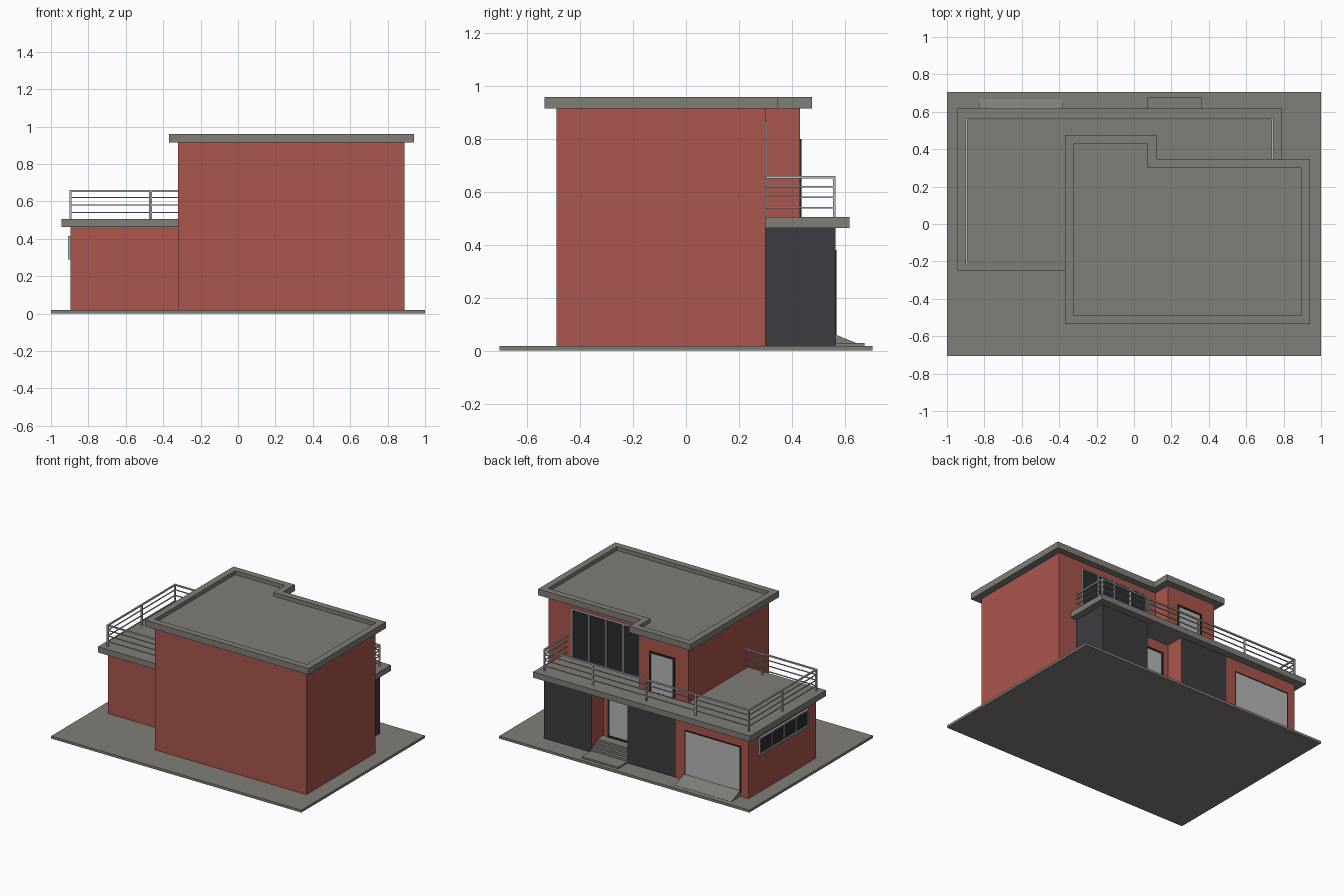
import bpy, bmesh
from mathutils import Vector

if "Cube" in bpy.data.objects:
    bpy.data.objects.remove(bpy.data.objects["Cube"])


def mat(name, r, g, b):
    m = bpy.data.materials.new(name)
    m.diffuse_color = (r, g, b, 1)
    m.use_nodes = True
    m.node_tree.nodes["Principled BSDF"].inputs["Base Color"].default_value = m.diffuse_color
    return m


RED = mat("brick red", 0.40, 0.092, 0.074)
GREY = mat("concrete grey", 0.215, 0.210, 0.188)
DARK = mat("dark cladding", 0.046, 0.045, 0.053)
LIGHT = mat("light panel", 0.47, 0.47, 0.47)
METAL = mat("rail metal", 0.48, 0.50, 0.50)
GLASS = mat("dark glass", 0.025, 0.025, 0.030)
FRAME = mat("black frame", 0.018, 0.018, 0.02)


def finish(name, bm, *mats):
    me = bpy.data.meshes.new(name)
    bmesh.ops.recalc_face_normals(bm, faces=bm.faces)
    bm.to_mesh(me)
    bm.free()
    for m in mats:
        me.materials.append(m)
    ob = bpy.data.objects.new(name, me)
    bpy.context.collection.objects.link(ob)
    return ob


def add_box(bm, lo, hi):
    lo, hi = Vector(lo), Vector(hi)
    vs = bmesh.ops.create_cube(bm, size=1)["verts"]
    for v in vs:
        v.co = (lo + hi) / 2 + v.co * (hi - lo)


def boxes(name, m, *pairs):
    bm = bmesh.new()
    for lo, hi in pairs:
        add_box(bm, lo, hi)
    return finish(name, bm, m)


def prism(outline, z0, z1):
    """Vertical prism; returns its bmesh and the top face."""
    bm = bmesh.new()
    f = bm.faces.new([bm.verts.new((x, y, z0)) for x, y in outline])
    top = bmesh.ops.extrude_face_region(bm, geom=[f])["geom"]
    for v in (g for g in top if isinstance(g, bmesh.types.BMVert)):
        v.co.z = z1
    return bm, next(g for g in top if isinstance(g, bmesh.types.BMFace))


# site slab
boxes("ground_slab", GREY, ((-1, -.705, 0), (1, .705, .018)))

# two-storey main block
bm, _ = prism([(-.32, -.49), (.89, -.49), (.89, .30), (.07, .30), (.07, .43), (-.32, .43)], .015, .917)
finish("main_block", bm, RED)

# flat roof with a sunken middle behind a parapet
bm, top = prism([(-.37, -.535), (.94, -.535), (.94, .347), (.12, .347), (.12, .477), (-.37, .477)], .915, .96)
bm.normal_update()
if top.normal.z < 0:
    bmesh.ops.reverse_faces(bm, faces=bm.faces)
bmesh.ops.inset_individual(bm, faces=[top], thickness=.047, use_even_offset=True)
top = bmesh.ops.extrude_discrete_faces(bm, faces=[top])["faces"][0]
for v in top.verts:
    v.co.z -= .028
finish("roof", bm, GREY)

# ground floor wing with entry recess; two rear bays and the end wall are dark
bm, _ = prism([(-.895, -.205), (-.30, -.205), (-.30, .28), (.74, .28), (.74, .565), (.36, .565),
               (.36, .43), (.07, .43), (.07, .565), (-.315, .565), (-.895, .565)], .015, .465)
for f in bm.faces:
    c = f.calc_center_median()
    rear_bay = c.y > .56 and c.x > -.32
    end_wall = c.x > .735
    f.material_index = 1 if rear_bay or end_wall else 0
finish("ground_floor_wing", bm, RED, DARK)

# terrace slab
bm, _ = prism([(-.945, -.25), (-.30, -.25), (-.30, .28), (.79, .28), (.79, .618), (-.945, .618)], .463, .505)
finish("terrace_slab", bm, GREY)

# railing: posts and bars along the terrace edge
bm = bmesh.new()
P = .005
posts = [(x, .56) for x in (-.895, -.47, -.075, .35, .74)]
posts += [(-.895, .18), (-.895, -.208), (-.465, -.208)]
for x, y in posts:
    add_box(bm, (x - P, y - P, .50), (x + P, y + P, .655))
path = [(-.32, -.208), (-.895, -.208), (-.895, .56), (.74, .56), (.74, .30)]
for z, r in ((.656, .005), (.62, .003), (.58, .003), (.54, .003)):
    for (ax, ay), (bx, by) in zip(path, path[1:]):
        add_box(bm, (min(ax, bx) - r, min(ay, by) - r, z - r), (max(ax, bx) + r, max(ay, by) + r, z + r))
finish("terrace_railing", bm, METAL)


def frame_bars(x0, x1, z0, z1, t, splits=0):
    """Frame rectangles (x, z ranges) with optional vertical dividers."""
    out = [(x0, x1, z0, z0 + t), (x0, x1, z1 - t, z1)]
    for i in range(splits + 2):
        x = x0 + (x1 - x0 - t) * i / (splits + 1)
        out.append((x, x + t, z0, z1))
    return out


def rear_opening(name, x0, x1, z0, z1, y, t, infill, frame, splits=0, out=.007):
    """Door or window on a wall that faces +y."""
    boxes(name + "_panel", infill, ((x0 + t / 2, y - .01, z0 + t / 2), (x1 - t / 2, y + out * .5, z1 - t / 2)))
    boxes(name + "_frame", frame, *[((a, y - .01, c), (b, y + out, d))
                                    for a, b, c, d in frame_bars(x0, x1, z0, z1, t, splits)])


rear_opening("garage_door", -.835, -.385, .05, .38, .565, .008, LIGHT, FRAME, out=.004)
rear_opening("entry_door", .115, .32, .09, .39, .43, .013, LIGHT, FRAME)
rear_opening("terrace_door", -.213, -.010, .50, .80, .43, .013, LIGHT, FRAME)
rear_opening("terrace_glazing", .15, .70, .505, .87, .30, .009, GLASS, METAL, splits=3)

# strip window on the left wall
X = -.895
boxes("side_window_glass", GLASS, ((X - .006, -.105, .295), (X + .01, .445, .41)))
boxes("side_window_frame", METAL, *[((X - .013, a, c), (X + .01, b, d))
                                    for a, b, c, d in frame_bars(-.11, .45, .29, .415, .010, 3)])

# entry platform, steps and landing
steps = [((.07, .42, .01), (.36, .675, .030))]
for i in range(4):
    steps.append(((.07, .42, .01), (.36, .567 - .022 * i, .045 + .015 * i)))
boxes("entry_steps", GREY, *steps)

# garage ramp
bm = bmesh.new()
add_box(bm, (-.83, .56, .012), (-.38, .668, .063))
for v in bm.verts:
    if v.co.y > .6 and v.co.z > .05:
        v.co.z = .019
finish("garage_ramp", bm, GREY)
